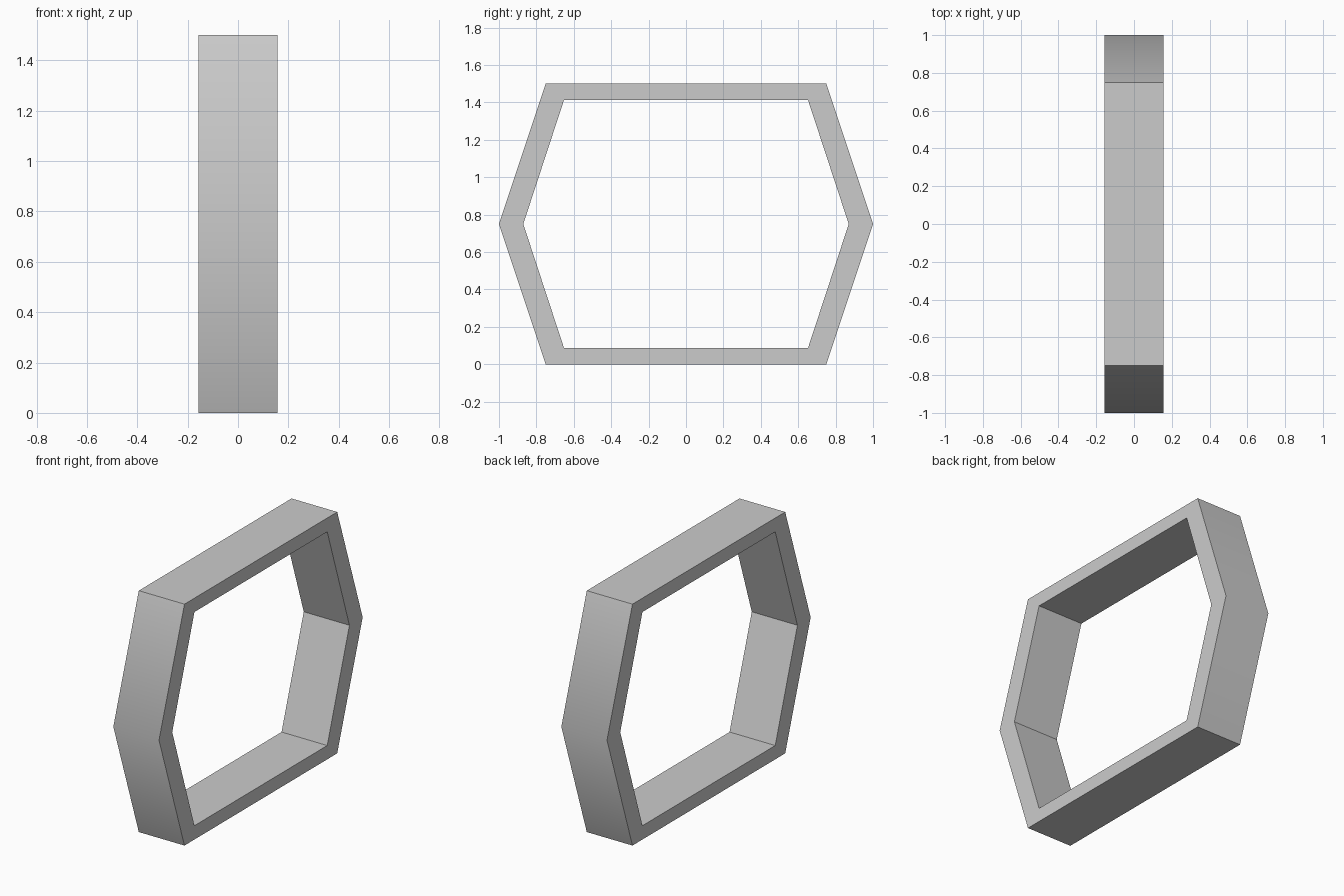
import bpy
import bmesh

if "Cube" in bpy.data.objects:
    bpy.data.objects.remove(bpy.data.objects["Cube"])

HALF_WIDTH = 0.157
MID_Z = 0.75


def hexagon(corner_y, tip_y, half_h):
    """Six (y, z) points of a hexagon with flat top and bottom."""
    return [(tip_y, MID_Z), (corner_y, MID_Z + half_h), (-corner_y, MID_Z + half_h),
            (-tip_y, MID_Z), (-corner_y, MID_Z - half_h), (corner_y, MID_Z - half_h)]


bm = bmesh.new()


def loop(profile, x):
    return [bm.verts.new((x, y, z)) for y, z in profile]


# Four corner loops, ordered around the ring's cross-section
outer = hexagon(0.75, 1.0, 0.75)
inner = hexagon(0.652, 0.87, 0.664)
loops = [loop(outer, -HALF_WIDTH), loop(outer, HALF_WIDTH),
         loop(inner, HALF_WIDTH), loop(inner, -HALF_WIDTH)]

# Outer wall, right face, inner wall, left face
for k in range(4):
    a, b = loops[k], loops[(k + 1) % 4]
    for i in range(6):
        j = (i + 1) % 6
        bm.faces.new((a[i], a[j], b[j], b[i])).smooth = True
bmesh.ops.recalc_face_normals(bm, faces=bm.faces)

# Crisp edges everywhere except the two softly shaded outer side tips
for e in bm.edges:
    e.smooth = all(abs(v.co.y) > 0.95 for v in e.verts)

mesh = bpy.data.meshes.new("hexagonal_ring")
bm.to_mesh(mesh)
bm.free()
ring = bpy.data.objects.new("hexagonal_ring", mesh)
bpy.context.collection.objects.link(ring)
